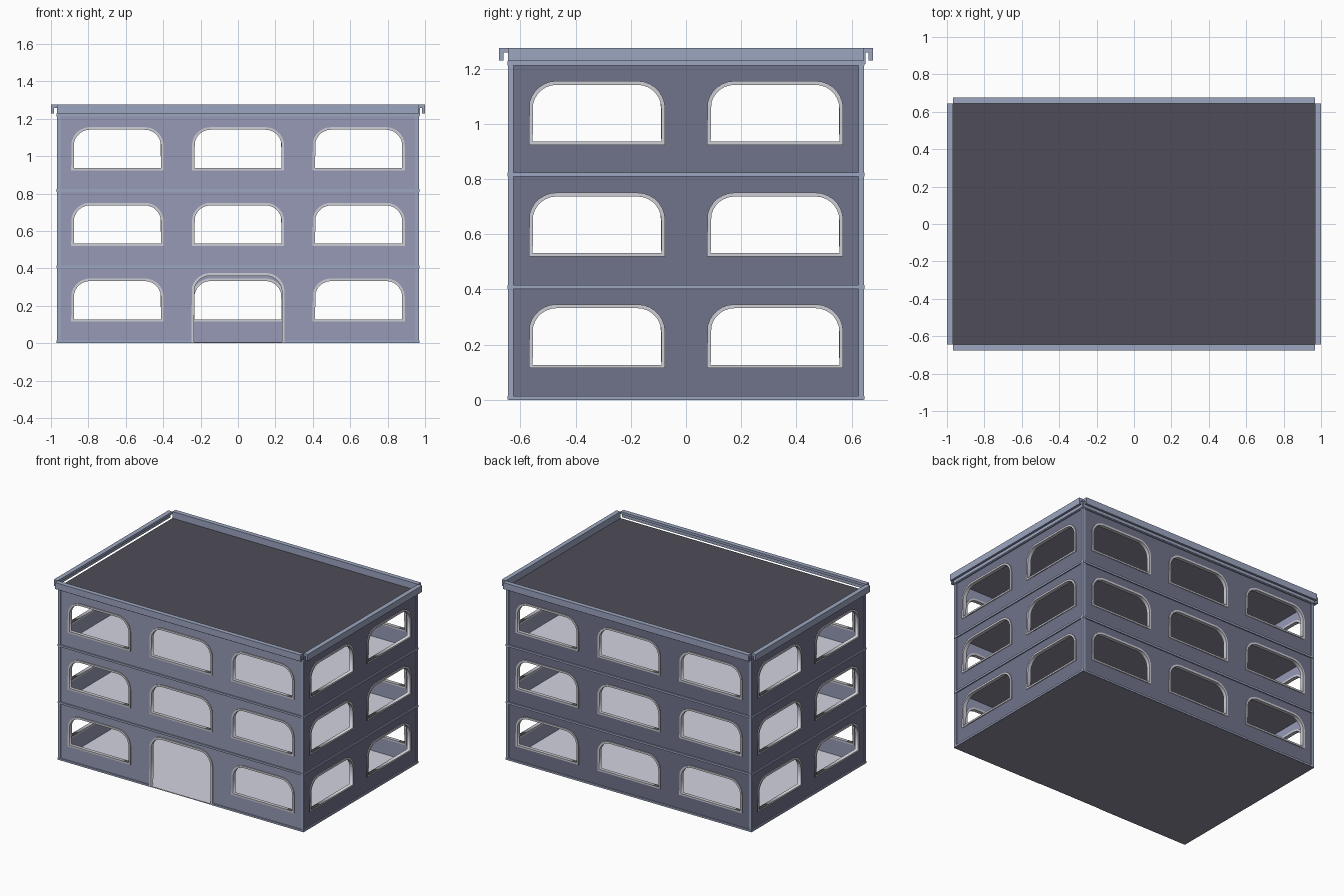
import bpy, bmesh, math
from mathutils import Matrix

if "Cube" in bpy.data.objects:
    bpy.data.objects.remove(bpy.data.objects["Cube"])

MOD, H = 0.645, 0.4075            # width of one bay, height of one storey
PITCH = 0.4045                    # vertical spacing of the windows
X, Y, TOP = 1.5 * MOD, MOD, 1.217


def mat(name, rgb):
    m = bpy.data.materials.new(name)
    lin = [((c / 255 + 0.055) / 1.055) ** 2.4 for c in rgb]
    m.diffuse_color = (*lin, 1)
    m.use_nodes = True
    m.node_tree.nodes["Principled BSDF"].inputs["Base Color"].default_value = m.diffuse_color
    return m


WALL = mat("slate_blue_wall", (150, 154, 181))
DARK = mat("dark_slate_wall", (112, 115, 138))
TRIM = mat("pale_blue_trim", (156, 166, 192))
FRAME = mat("light_grey_frame", (206, 206, 214))
FLOOR = mat("light_grey_floor", (212, 212, 224))
CEIL = mat("grey_ceiling", (138, 138, 156))
ROOF = mat("dark_grey_roof", (78, 77, 88))


def boxes(name, material, items, matrix=Matrix()):
    """items: (x0, x1, y0, y1, z0, z1) boxes joined in one object"""
    bm = bmesh.new()
    for x0, x1, y0, y1, z0, z1 in items:
        m = Matrix.Translation(((x0 + x1) / 2, (y0 + y1) / 2, (z0 + z1) / 2))
        m = m @ Matrix.Diagonal((x1 - x0, y1 - y0, z1 - z0, 1))
        bmesh.ops.create_cube(bm, size=1, matrix=m)
    bm.transform(matrix)
    me = bpy.data.meshes.new(name)
    bm.to_mesh(me)
    bm.free()
    me.materials.append(material)
    ob = bpy.data.objects.new(name, me)
    bpy.context.collection.objects.link(ob)
    return ob


def sheet(name, material, loops, depth, matrix):
    """flat outline with holes, given thickness"""
    cu = bpy.data.curves.new(name, 'CURVE')
    cu.dimensions, cu.fill_mode, cu.extrude = '2D', 'BOTH', depth / 2
    for pts in loops:
        s = cu.splines.new('POLY')
        s.points.add(len(pts) - 1)
        for p, (x, z) in zip(s.points, pts):
            p.co = (x, z, 0, 1)
        s.use_cyclic_u = True
    cu.materials.append(material)
    ob = bpy.data.objects.new(name, cu)
    bpy.context.collection.objects.link(ob)
    ob.matrix_world = matrix
    bpy.ops.object.select_all(action='DESELECT')
    ob.select_set(True)
    bpy.context.view_layer.objects.active = ob
    bpy.ops.object.convert(target='MESH')
    return bpy.context.view_layer.objects.active


def arch(cx, w, z0, z1, r):
    """opening with rounded top corners"""
    pts = [(cx - w, z0), (cx + w, z0)]
    for k in range(15):
        a = math.pi / 2 * (k if k < 8 else k - 1) / 7
        sx = 1 if k < 8 else -1
        pts.append((cx + sx * (w - r) + r * math.cos(a), z1 - r + r * math.sin(a)))
    return pts


def side(name, angle, half, dist, bays, outside, door=False, parapet=False):
    rot = Matrix.Rotation(math.radians(angle), 4, 'Z')

    def stand(offset):
        return rot @ Matrix.Translation((0, -dist + offset, 0)) @ Matrix.Rotation(math.pi / 2, 4, 'X')

    # wall openings and their frames
    holes, frames = [], []
    for f in range(3):
        for b in range(bays):
            cx = (b - (bays - 1) / 2) * MOD
            if door and f == 0 and b == 1:
                holes.append(arch(cx, 0.242, 0.004, 0.366, 0.094))
                frames += [arch(cx, 0.249, 0.002, 0.375, 0.1), arch(cx, 0.235, 0.005, 0.36, 0.086)]
            else:
                z = f * PITCH - 0.001
                holes.append(arch(cx, 0.24, z + 0.123, z + 0.338, 0.093))
                frames += [arch(cx, 0.247, z + 0.116, z + 0.347, 0.1),
                           arch(cx, 0.233, z + 0.128, z + 0.333, 0.086)]
    e = half - 0.008
    outer = [(-e, 0.002), (e, 0.002), (e, TOP), (-e, TOP)]
    wall = sheet(name + "_wall", WALL, [outer] + holes, 0.016, stand(0.014))
    # outer face takes the outside colour, the inner face stays light
    wall.data.materials.append(outside)
    for p in wall.data.polygons:
        zs = [wall.data.vertices[v].co.z for v in p.vertices]
        p.material_index = 1 if min(zs) > 0.004 else 0
    sheet(name + "_window_frames", FRAME, frames, 0.026, stand(0.013))

    # storey bands and corner strips
    d0, d1 = -dist - 0.002, -dist + 0.012
    trim = [(-half, half, d0, d1, f * H - 0.006, f * H + 0.008) for f in (1, 2)]
    trim.append((-half, half, d0, d1, TOP - 0.006, TOP + 0.01))
    if door:
        trim += [(-half, -0.249, d0, d1, 0.001, 0.014), (0.249, half, d0, d1, 0.001, 0.014)]
    else:
        trim.append((-half, half, d0, d1, 0.001, 0.014))
    for s in (-1, 1):
        a, b = sorted((s * half, s * (half - 0.02)))
        trim.append((a, b, -dist, d1, 0.001, TOP))
    boxes(name + "_trim", TRIM, trim, rot)

    # overhanging cornice with a drop lip
    out = -dist - 0.0325
    cornice = [(-half, half, out, -dist, 1.258, 1.275),
               (-half, half, out, out + 0.016, 1.229, 1.258)]
    if parapet:
        cornice.append((-half, half, -dist - 0.005, -dist, TOP, 1.258))
    boxes(name + "_cornice", TRIM, cornice, rot)


side("front", 0, X, Y, 3, WALL, door=True)
side("right", 90, Y, X, 2, DARK, parapet=True)
side("back", 180, X, Y, 3, DARK, parapet=True)
side("left", 270, Y, X, 2, DARK)

# storey slabs: light floor on top, grey ceiling below
for f in range(3):
    z = f * H
    slab = boxes(f"floor_slab_{f + 1}", CEIL, [(-X + .002, X - .002, -Y + .002, Y - .002, max(z - 0.005, 0), z + 0.006)])
    slab.data.materials.append(FLOOR)
    for p in slab.data.polygons:
        p.material_index = 1 if p.normal.z > 0.5 else 0

# flat roof: dark on top, grey ceiling below
roof = boxes("roof", CEIL, [(-X, X, -Y, Y, TOP - 0.004, TOP + 0.011)])
roof.data.materials.append(ROOF)
for p in roof.data.polygons:
    p.material_index = 1 if p.normal.z > 0.5 else 0
